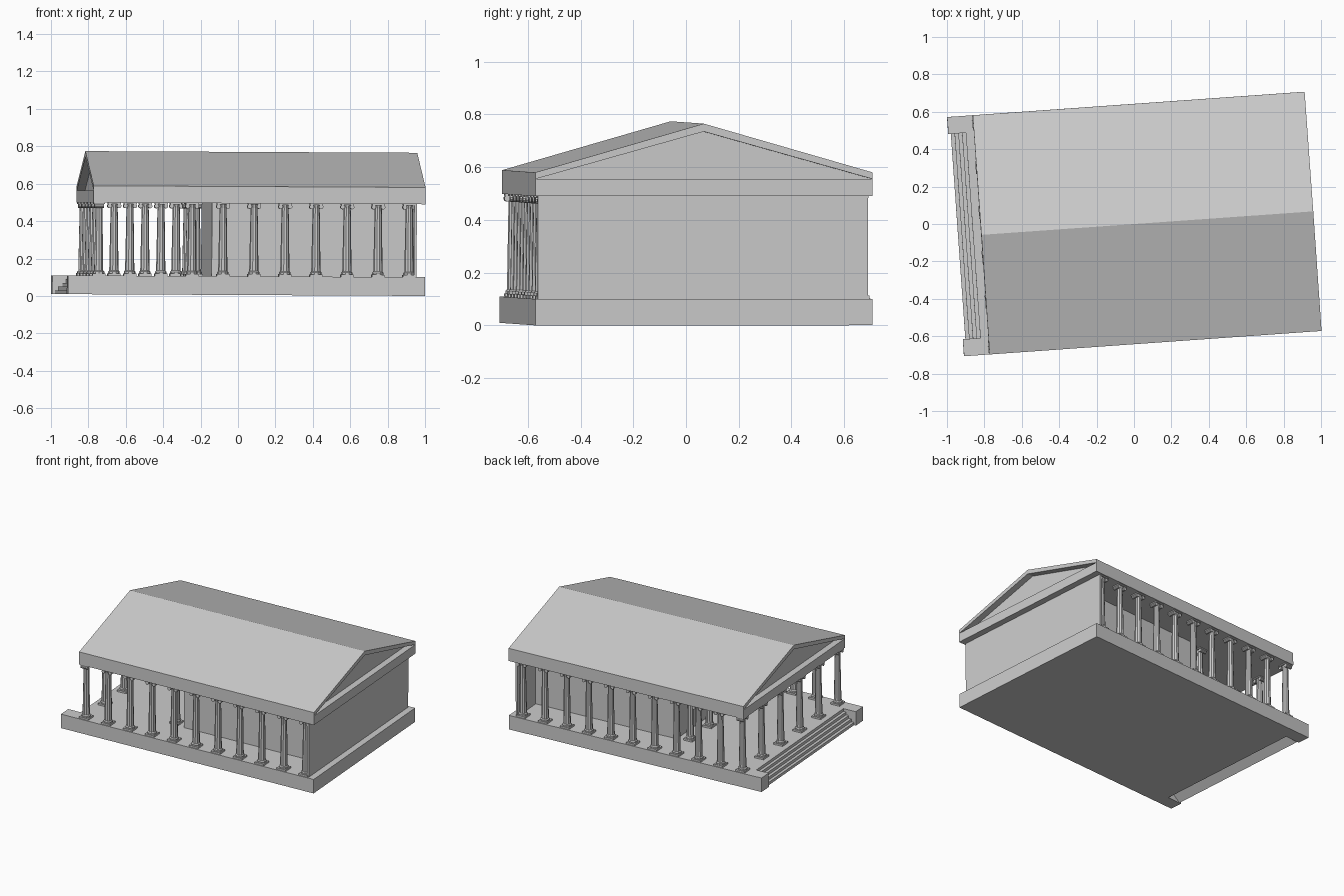
import bpy, bmesh, math
from mathutils import Matrix, Vector

cube = bpy.data.objects.get("Cube")
if cube:
    bpy.data.objects.remove(cube, do_unlink=True)

# One stone colour
stone = bpy.data.materials.new("grey_stone")
stone.use_nodes = True
COLOUR = (0.6, 0.6, 0.6, 1)
stone.diffuse_color = COLOUR
stone.node_tree.nodes["Principled BSDF"].inputs["Base Color"].default_value = COLOUR

# The whole building stands slightly turned and tilted
PLACE = (Matrix.Translation((0, 0, 0.005)) @ Matrix.Rotation(0.005, 4, 'Y')
         @ Matrix.Rotation(math.radians(4.05), 4, 'Z'))

HALF_L, HALF_W = 0.957, 0.641
FLOOR, BEAM, CORNICE, EAVE, RIDGE = 0.10, 0.49, 0.555, 0.58, 0.765
ROOF_FRONT = -0.822
WALL_BACK = 0.912


def finish(bm, name):
    bmesh.ops.recalc_face_normals(bm, faces=bm.faces)
    mesh = bpy.data.meshes.new(name)
    bm.to_mesh(mesh)
    bm.free()
    mesh.materials.append(stone)
    return mesh


def place(name, mesh, local=Matrix.Identity(4)):
    obj = bpy.data.objects.new(name, mesh)
    bpy.context.collection.objects.link(obj)
    obj.matrix_world = PLACE @ local
    return obj


def add_box(bm, x0, x1, y0, y1, z0, z1):
    centre = Vector((x0 + x1, y0 + y1, z0 + z1)) / 2
    size = Matrix.Diagonal((x1 - x0, y1 - y0, z1 - z0, 1))
    bmesh.ops.create_cube(bm, size=1, matrix=Matrix.Translation(centre) @ size)


def box(name, *bounds):
    bm = bmesh.new()
    add_box(bm, *bounds)
    return place(name, finish(bm, name))


def prism(name, profile, axis, start, end):
    """Extrude a (side, height) profile along the x or y axis."""
    bm = bmesh.new()
    point = (lambda a, z: (start, a, z)) if axis == 'x' else (lambda a, z: (a, start, z))
    face = bm.faces.new([bm.verts.new(point(a, z)) for a, z in profile])
    moved = bmesh.ops.extrude_face_region(bm, geom=[face])["geom"]
    bm.faces.ensure_lookup_table()
    shift = Vector((end - start, 0, 0) if axis == 'x' else (0, end - start, 0))
    bmesh.ops.translate(bm, vec=shift, verts=[v for v in moved if isinstance(v, bmesh.types.BMVert)])
    return place(name, finish(bm, name))


# Platform with cheek blocks either side of the stair
STAIR_TOP, STAIR_FOOT, CHEEK = -0.843, -0.943, 0.55
box("platform", STAIR_TOP, HALF_L, -HALF_W, HALF_W, 0, FLOOR)
for side, name in ((-1, "right_stair_cheek"), (1, "left_stair_cheek")):
    y0, y1 = sorted((side * CHEEK, side * HALF_W))
    box(name, -HALF_L, STAIR_TOP, y0, y1, 0, FLOOR)

# Stair with sloping underside
STEPS = 5
run, rise = (STAIR_TOP - STAIR_FOOT) / STEPS, FLOOR / STEPS
stairs = [(STAIR_FOOT, 0)]
for i in range(STEPS):
    stairs += [(STAIR_FOOT + i * run, (i + 1) * rise), (STAIR_FOOT + (i + 1) * run, (i + 1) * rise)]
stairs.append((STAIR_TOP, FLOOR - rise))
prism("front_stairs", stairs, 'y', -CHEEK, CHEEK)

# Inner chamber and full-width end wall
box("chamber", -0.17, 0.9, -0.4, 0.4, FLOOR, BEAM)
box("end_wall", 0.898, WALL_BACK, -0.628, 0.628, FLOOR, BEAM)

# Beam, roof sheet and recessed gable triangles
box("entablature", ROOF_FRONT, HALF_L, -HALF_W, HALF_W, BEAM, CORNICE)
GABLE_TOP = RIDGE - 0.03
prism("roof", [(-HALF_W, CORNICE), (-HALF_W, EAVE), (0, RIDGE), (HALF_W, EAVE),
               (HALF_W, CORNICE), (0, GABLE_TOP)], 'x', ROOF_FRONT, HALF_L)
prism("gable_infill", [(-HALF_W, CORNICE), (HALF_W, CORNICE), (0, GABLE_TOP)],
      'x', ROOF_FRONT + 0.045, WALL_BACK)


def column_mesh():
    bm = bmesh.new()
    # Square plinth and abacus
    add_box(bm, -0.034, 0.034, -0.034, 0.034, FLOOR, 0.112)
    add_box(bm, -0.034, 0.034, -0.03, 0.03, 0.483, BEAM)
    # Turned base ring and tapered shaft
    profile = [(0.031, 0.112), (0.031, 0.122), (0.025, 0.128), (0.019, 0.465), (0.023, 0.483)]
    sides, rings = 10, []
    for r, z in profile:
        rings.append([bm.verts.new((r * math.cos(2 * math.pi * k / sides),
                                    r * math.sin(2 * math.pi * k / sides), z)) for k in range(sides)])
    for low, high in zip(rings, rings[1:]):
        for k in range(sides):
            n = (k + 1) % sides
            bm.faces.new((low[k], low[n], high[n], high[k]))
    bm.faces.new(rings[0])
    bm.faces.new(rings[-1])
    # Scroll rolls of the capital
    for s in (-1, 1):
        roll = Matrix.Translation((s * 0.025, 0, 0.473)) @ Matrix.Rotation(math.pi / 2, 4, 'X')
        bmesh.ops.create_cone(bm, cap_ends=True, segments=10, radius1=0.012, radius2=0.012,
                              depth=0.05, matrix=roll)
    return finish(bm, "column")


# Colonnades: two flanks, the front row and an inner porch row
column = column_mesh()
FIRST, LAST, ROW, COUNT = -0.79, 0.873, 0.6, 11
quarter = Matrix.Rotation(math.pi / 2, 4, 'Z')
for side, name in ((-1, "right_column"), (1, "left_column")):
    for i in range(1, COUNT):
        x = FIRST + i * (LAST - FIRST) / (COUNT - 1)
        place(name, column, Matrix.Translation((x, side * ROW, 0)))
for i in range(6):
    y = -ROW + i * ROW * 2 / 5
    place("front_column", column, Matrix.Translation((FIRST, y, 0)) @ quarter)
    if 0 < i < 5:
        place("porch_column", column, Matrix.Translation((-0.25, y, 0)) @ quarter)
